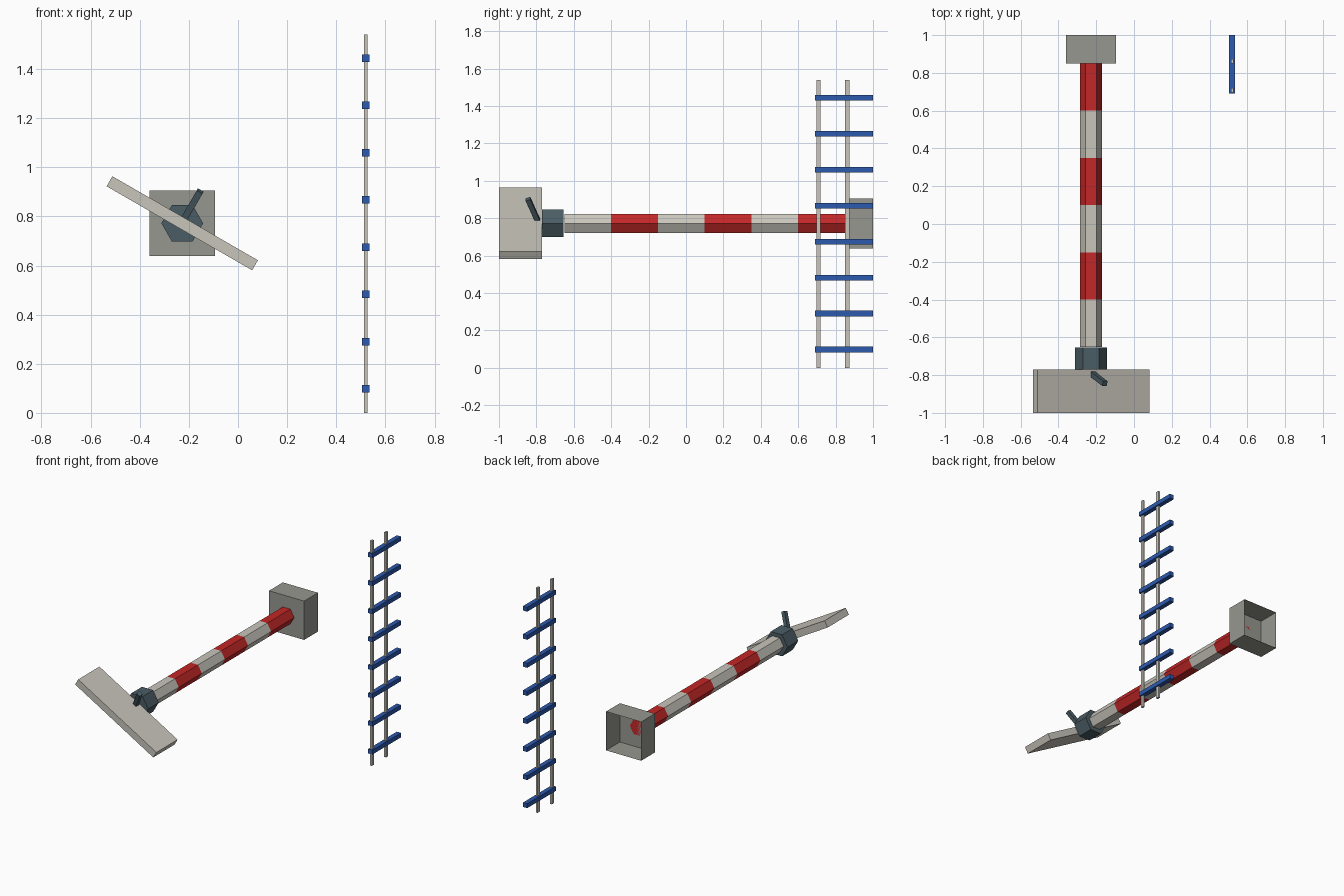
import bpy, bmesh
from math import cos, sin, radians, pi
from mathutils import Vector, Matrix

if "Cube" in bpy.data.objects:
    bpy.data.objects.remove(bpy.data.objects["Cube"])


def material(name, rgb):
    m = bpy.data.materials.new(name)
    m.diffuse_color = (*rgb, 1)
    m.use_nodes = True
    m.node_tree.nodes["Principled BSDF"].inputs["Base Color"].default_value = m.diffuse_color
    return m


PALE = material("pale", (0.58, 0.56, 0.50))
GREY = material("grey", (0.31, 0.31, 0.28))
RED = material("red", (0.55, 0.02, 0.02))
SLATE = material("slate", (0.07, 0.11, 0.13))
BLUE = material("blue", (0.025, 0.10, 0.42))


def finish(name, bm, mats):
    bmesh.ops.recalc_face_normals(bm, faces=bm.faces)
    me = bpy.data.meshes.new(name)
    bm.to_mesh(me)
    bm.free()
    for m in mats:
        me.materials.append(m)
    ob = bpy.data.objects.new(name, me)
    bpy.context.collection.objects.link(ob)
    return ob


def box(name, centre, size, mat, axes=None, open_back=False):
    """Box with optional local axes; open_back drops the +y face."""
    bm = bmesh.new()
    bmesh.ops.create_cube(bm, size=1)
    if open_back:
        back = [f for f in bm.faces if f.calc_center_median().y > 0.4]
        bmesh.ops.delete(bm, geom=back, context='FACES_ONLY')
    rot = Matrix(axes).transposed().to_4x4() if axes else Matrix.Identity(4)
    bm.transform(Matrix.Translation(centre) @ rot @ Matrix.Diagonal((*size, 1)))
    return finish(name, bm, [mat])


def hex_tube(name, ys, radius, mats):
    """Six-sided bar along y; sections between ys alternate materials."""
    bm = bmesh.new()
    rings = [[bm.verts.new((AX + radius * cos(k * pi / 3), y, AZ + radius * sin(k * pi / 3)))
              for k in range(6)] for y in ys]
    for i, (a, b) in enumerate(zip(rings, rings[1:])):
        for k in range(6):
            f = bm.faces.new((a[k], a[k - 1], b[k - 1], b[k]))
            f.material_index = i % len(mats)
    bm.faces.new(rings[0])
    bm.faces.new(rings[-1]).material_index = (len(ys) - 2) % len(mats)
    return finish(name, bm, mats)


AX, AZ = -0.227, 0.772          # axis of the striped pole
tilt = radians(30)
along = Vector((cos(tilt), 0, -sin(tilt)))
normal = Vector((sin(tilt), 0, cos(tilt)))

# striped pole and its collar
hex_tube("striped_pole", [-0.65 + 0.25 * i for i in range(7)], 0.058, [PALE, RED])
hex_tube("collar", [-0.77, -0.655], 0.085, [SLATE])

# tilted blade at the front
box("blade", (AX, -0.885, AZ), (0.684, 0.23, 0.047), PALE,
    [along, Vector((0, 1, 0)), normal])

# lever rising from the blade
p0, p1 = Vector((-0.222, -0.792, 0.785)), Vector((-0.154, -0.845, 0.903))
d = (p1 - p0).normalized()
box("lever", (p0 + p1) / 2, (0.027, 0.027, (p1 - p0).length), SLATE,
    [along, d.cross(along), d])

# hollow square mount at the back
box("wall_mount", (AX, 0.925, AZ), (0.266, 0.15, 0.266), GREY, open_back=True)

# ladder
for i, y in enumerate((0.708, 0.862)):
    box(f"ladder_rail_{i + 1}", (0.52, y, 0.77), (0.014, 0.023, 1.54), PALE)
for i in range(8):
    box(f"ladder_rung_{i + 1}", (0.52, 0.845, 0.098 + 0.1923 * i), (0.032, 0.31, 0.03), BLUE)
